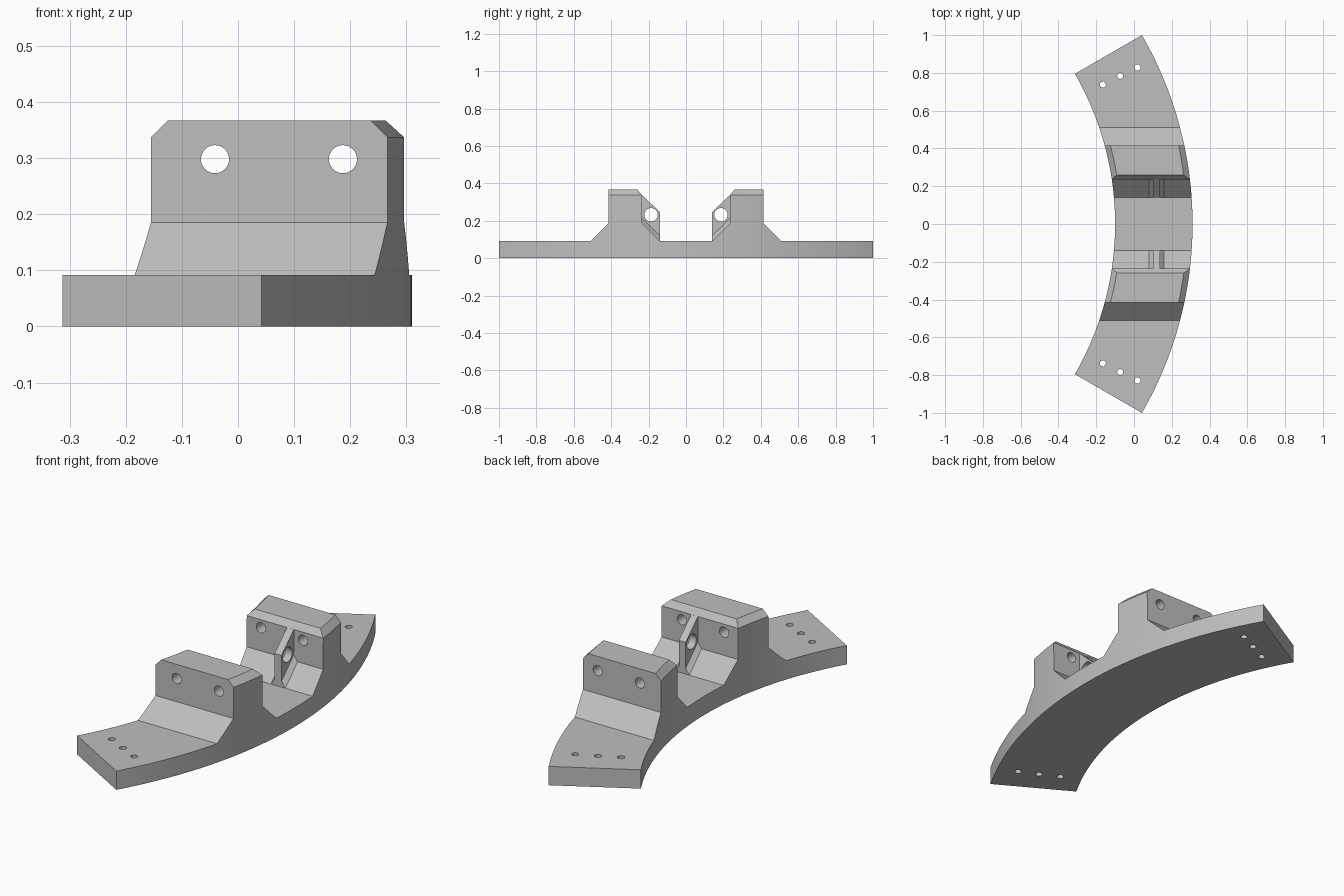
import bpy, bmesh, math
from mathutils import Matrix, Vector

cube = bpy.data.objects.get("Cube")
if cube:
    bpy.data.objects.remove(cube)

grey = bpy.data.materials.new("light grey")
grey.use_nodes = True
colour = (0.52, 0.52, 0.52, 1)
grey.diffuse_color = colour
grey.node_tree.nodes["Principled BSDF"].inputs["Base Color"].default_value = colour

CENTRE, OUTER, INNER = -1.69, 2.0, 1.59   # arc centre in x, and both radii
BASE, SHOULDER = 0.092, 0.337             # plate top, start of block bevel


def make(name, bm):
    bmesh.ops.remove_doubles(bm, verts=bm.verts, dist=1e-5)
    bmesh.ops.recalc_face_normals(bm, faces=bm.faces)
    mesh = bpy.data.meshes.new(name)
    bm.to_mesh(mesh)
    bm.free()
    ob = bpy.data.objects.new(name, mesh)
    bpy.context.collection.objects.link(ob)
    mesh.materials.append(grey)
    return ob


def loft(name, sections):
    """Skin a row of equal closed sections and cap both ends."""
    bm = bmesh.new()
    rows = [[bm.verts.new(p) for p in s] for s in sections]
    n = len(rows[0])
    for a, b in zip(rows, rows[1:]):
        for i in range(n):
            j = (i + 1) % n
            bm.faces.new((a[i], a[j], b[j], b[i]))
    bm.faces.new(rows[0])
    bm.faces.new(rows[-1])
    return make(name, bm)


def drill(target, name, holes):
    """Cut round holes, each given as centre, axis, radius and length."""
    bm = bmesh.new()
    for centre, axis, radius, length in holes:
        turn = Vector((0, 0, 1)).rotation_difference(Vector(axis)).to_matrix().to_4x4()
        bmesh.ops.create_cone(bm, cap_ends=True, segments=32, radius1=radius,
                              radius2=radius, depth=length,
                              matrix=Matrix.Translation(centre) @ turn)
    cutter = make(name, bm)
    cutter.hide_render = True
    cutter.hide_set(True)
    mod = target.modifiers.new("holes", 'BOOLEAN')
    mod.operation, mod.object, mod.solver = 'DIFFERENCE', cutter, 'EXACT'


def smooth(ob):
    bpy.ops.object.select_all(action='DESELECT')
    ob.select_set(True)
    bpy.context.view_layer.objects.active = ob
    bpy.ops.object.modifier_apply(modifier="holes")
    bpy.ops.object.shade_smooth_by_angle(angle=math.radians(25))


# Curved body: height profile along y, both blocks included
profile = [(0, BASE), (0.14, BASE), (0.2345, 0.185), (0.2355, SHOULDER),
           (0.26, 0.367), (0.4145, 0.367), (0.4155, 0.185), (0.51, BASE)]


def section(y_in, y_out, top):
    x_in = CENTRE + math.sqrt(INNER ** 2 - y_in ** 2)
    x_out = CENTRE + math.sqrt(OUTER ** 2 - y_out ** 2)
    side = min(top, SHOULDER)
    c = top - side
    return [(x_in, y_in, 0), (x_out, y_out, 0), (x_out, y_out, side),
            (x_out - c, y_out, top), (x_in + c, y_in, top), (x_in, y_in, side)]


half = []
for (y0, z0), (y1, z1) in zip(profile, profile[1:]):
    steps = max(1, round((y1 - y0) / 0.03))
    for k in range(steps):
        t = k / steps
        y = y0 + (y1 - y0) * t
        half.append((y, y, z0 + (z1 - z0) * t))
# Plate ends fan out to a radial cut
for k in range(17):
    t = k / 16
    half.append((0.51 + (INNER / 2 - 0.51) * t, 0.51 + (OUTER / 2 - 0.51) * t, BASE))
stations = [(-a, -b, z) for a, b, z in reversed(half[1:])] + half
body = loft("curved_body", [section(*s) for s in stations])

# Bolt holes through the blocks and screw holes in the plate ends
holes = []
for s in (-1, 1):
    for x in (-0.041, 0.187):
        holes.append(((x, s * 0.325, 0.298), (0, 1, 0), 0.025, 0.4))
    for x, y in ((-0.165, 0.738), (-0.073, 0.784), (0.019, 0.828)):
        holes.append(((x, s * y, BASE / 2), (0, 0, 1), 0.016, 0.3))
drill(body, "body_hole_cutter", holes)
smooth(body)

# Pierced ribs on the inner faces, each with a bevelled foot
rib_side = [(0.14, 0.05), (0.14, 0.247), (0.235, SHOULDER), (0.25, SHOULDER), (0.25, 0.1)]
foot_shape = [(0.08, 0), (0.158, 0), (0.137, 0.028), (0.10, 0.028)]
for s, side in ((-1, "front"), (1, "back")):
    rib = loft(side + "_rib", [[(x, s * y, z) for y, z in rib_side] for x in (0.10, 0.137)])
    drill(rib, side + "_rib_cutter", [((0.118, s * 0.187, 0.232), (1, 0, 0), 0.036, 0.2)])
    smooth(rib)
    loft(side + "_rib_foot", [[(x, s * y, z + rise) for x, z in foot_shape]
                              for y, rise in ((0.14, BASE), (0.236, 0.186))])
